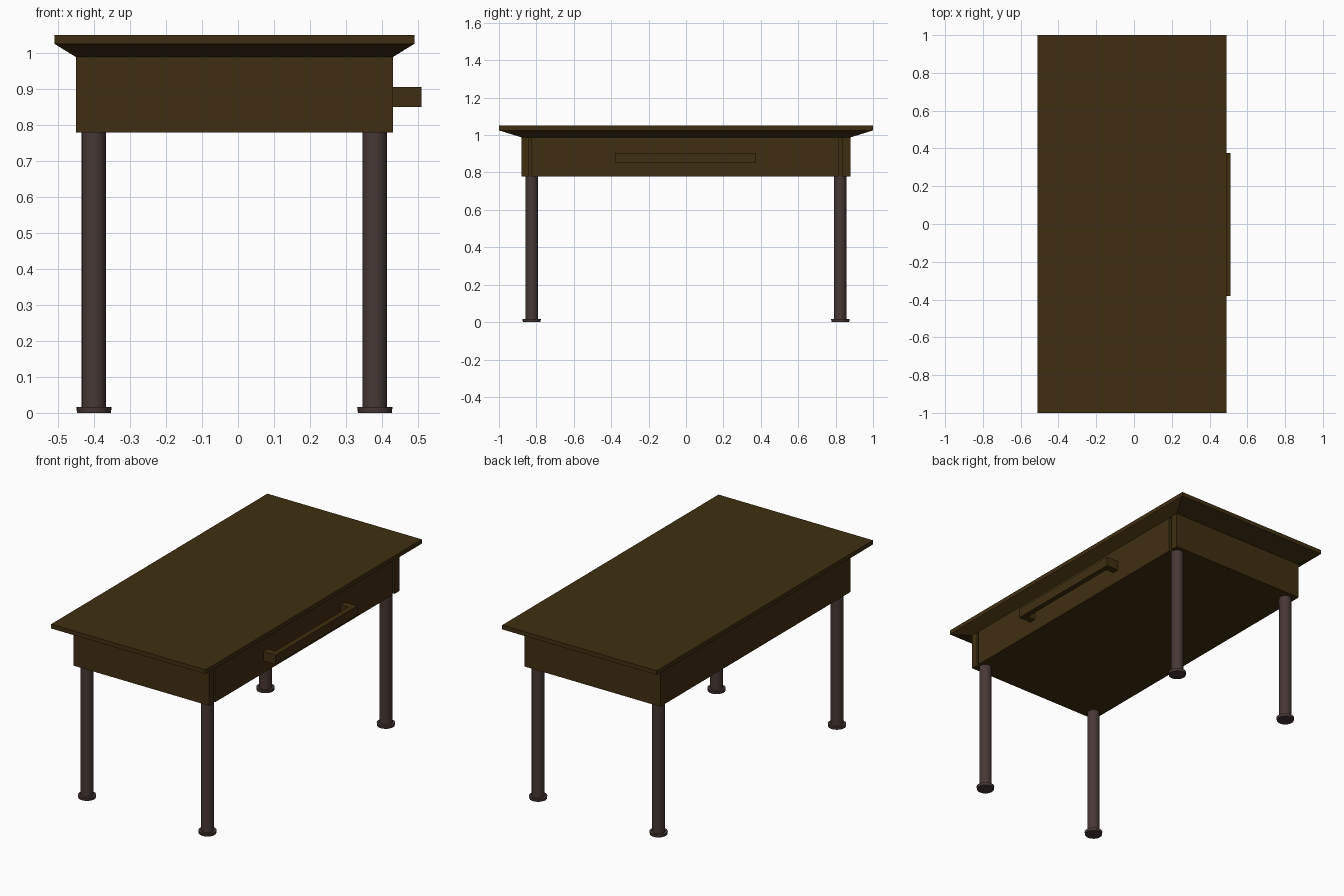
import bpy
import bmesh
from mathutils import Matrix, Vector

if "Cube" in bpy.data.objects:
    bpy.data.objects.remove(bpy.data.objects["Cube"])


def make_material(name, rgb):
    mat = bpy.data.materials.new(name)
    mat.use_nodes = True
    mat.diffuse_color = (*rgb, 1)
    mat.node_tree.nodes["Principled BSDF"].inputs["Base Color"].default_value = (*rgb, 1)
    return mat


wood = make_material("dark wood", (0.051, 0.028, 0.0056))
metal = make_material("brown metal", (0.062, 0.04, 0.036))


def finish(name, bm, mat):
    bmesh.ops.recalc_face_normals(bm, faces=bm.faces)
    mesh = bpy.data.meshes.new(name)
    bm.to_mesh(mesh)
    bm.free()
    mesh.materials.append(mat)
    obj = bpy.data.objects.new(name, mesh)
    bpy.context.collection.objects.link(obj)
    return obj


def add_box(bm, low, high):
    low, high = Vector(low), Vector(high)
    place = Matrix.Translation((low + high) / 2) @ Matrix.Diagonal((*(high - low), 1))
    return bmesh.ops.create_cube(bm, size=1, matrix=place)["verts"]


def box(name, low, high, mat):
    bm = bmesh.new()
    add_box(bm, low, high)
    return finish(name, bm, mat)


# Table top: thin slab with an underside tapering in to the apron
LEFT, RIGHT, DEPTH = -0.45, 0.43, 0.88
BOTTOM, NECK, RIM, TOP = 0.778, 0.988, 1.025, 1.05
MID = (LEFT + RIGHT) / 2
box("table_top", (MID - 0.5, -1, RIM), (MID + 0.5, 1, TOP), wood)
bm = bmesh.new()
for v in add_box(bm, (LEFT, -DEPTH, NECK), (RIGHT, DEPTH, RIM)):
    if v.co.z > (NECK + RIM) / 2:
        v.co.x = MID + (0.5 if v.co.x > MID else -0.5)
        v.co.y = 1 if v.co.y > 0 else -1
finish("top_underside", bm, wood)

# Apron with a drawer front, leaving a narrow slot at each end of the drawer
FACE = RIGHT - 0.02
box("apron", (LEFT, -DEPTH, BOTTOM), (FACE, DEPTH, NECK), wood)
box("drawer_front", (FACE, -0.825, BOTTOM), (RIGHT, 0.815, NECK), wood)
box("front_post", (FACE, -DEPTH, BOTTOM), (RIGHT, -0.84, NECK), wood)
box("back_post", (FACE, 0.835, BOTTOM), (RIGHT, DEPTH, NECK), wood)

# Drawer pull: a bar on two end brackets
bm = bmesh.new()
add_box(bm, (0.48, -0.38, 0.85), (0.51, 0.375, 0.905))
add_box(bm, (RIGHT, -0.38, 0.85), (0.48, -0.34, 0.905))
add_box(bm, (RIGHT, 0.335, 0.85), (0.48, 0.375, 0.905))
finish("drawer_pull", bm, wood)


# Round legs on flat, slightly tapered feet
def cylinder(name, x, y, z0, z1, r0, r1):
    bm = bmesh.new()
    bmesh.ops.create_cone(bm, cap_ends=True, segments=24, radius1=r0, radius2=r1,
                          depth=z1 - z0, matrix=Matrix.Translation((x, y, (z0 + z1) / 2)))
    obj = finish(name, bm, metal)
    bpy.ops.object.select_all(action="DESELECT")
    obj.select_set(True)
    bpy.context.view_layer.objects.active = obj
    bpy.ops.object.shade_smooth_by_angle()


for side, x in (("right", -0.40), ("left", 0.38)):
    for end, y in (("front", -0.825), ("back", 0.825)):
        cylinder(f"{end}_{side}_leg", x, y, 0.016, BOTTOM, 0.034, 0.034)
        cylinder(f"{end}_{side}_foot", x, y, 0, 0.016, 0.047, 0.049)
